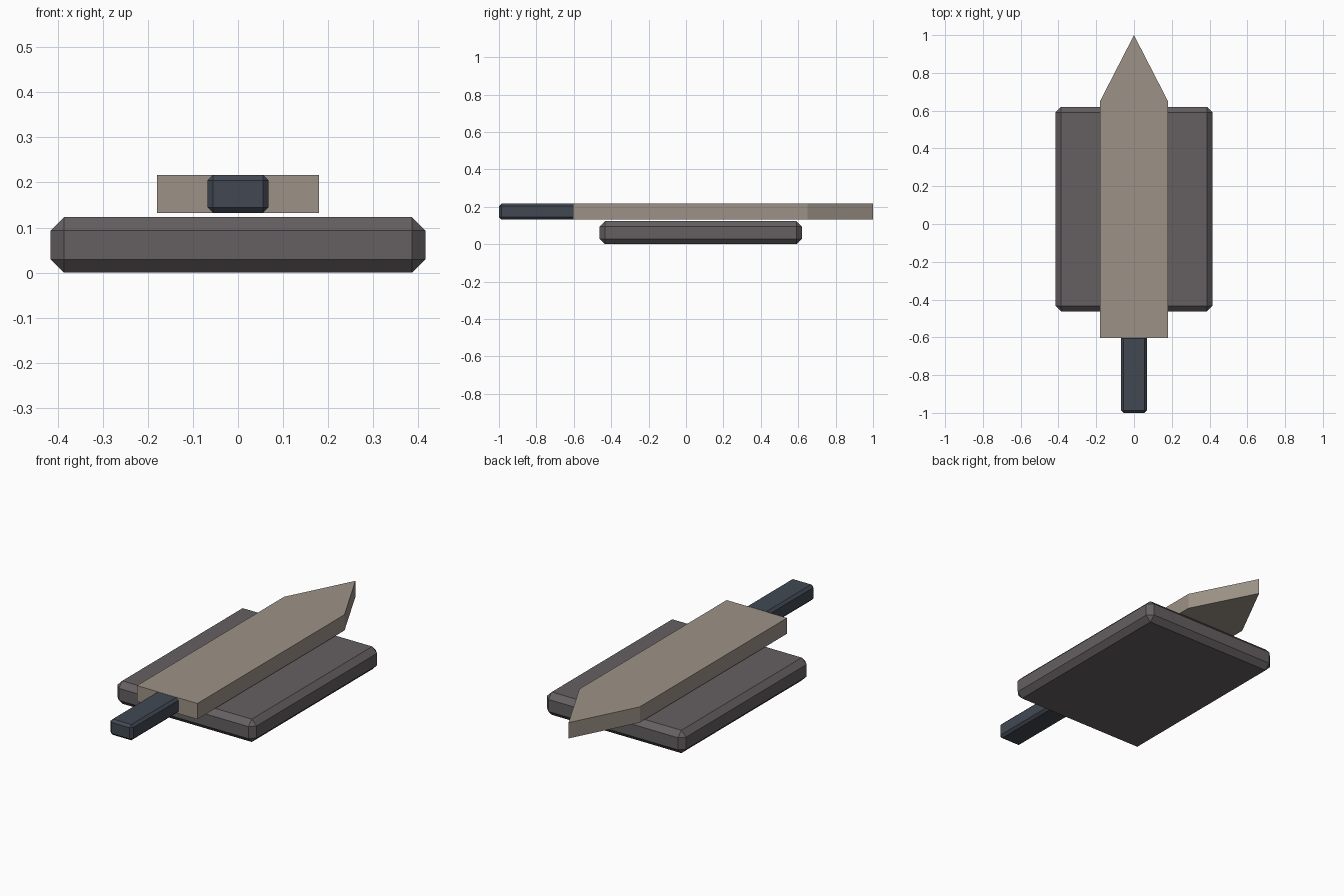
import bpy
import bmesh
from mathutils import Vector

old = bpy.data.objects.get("Cube")
if old:
    bpy.data.objects.remove(old, do_unlink=True)


def material(name, rgb):
    mat = bpy.data.materials.new(name)
    mat.use_nodes = True
    mat.diffuse_color = (*rgb, 1)
    mat.node_tree.nodes["Principled BSDF"].inputs["Base Color"].default_value = (*rgb, 1)
    return mat


def add_object(name, bm, mat):
    bmesh.ops.recalc_face_normals(bm, faces=bm.faces)
    mesh = bpy.data.meshes.new(name)
    bm.to_mesh(mesh)
    bm.free()
    mesh.materials.append(mat)
    obj = bpy.data.objects.new(name, mesh)
    bpy.context.collection.objects.link(obj)
    return obj


def chamfered_box(name, low, high, chamfer, mat):
    low, high = Vector(low), Vector(high)
    bm = bmesh.new()
    bmesh.ops.create_cube(bm, size=1)
    bmesh.ops.scale(bm, vec=high - low, verts=bm.verts)
    bmesh.ops.translate(bm, vec=(low + high) / 2, verts=bm.verts)
    obj = add_object(name, bm, mat)
    bevel = obj.modifiers.new("chamfer", "BEVEL")
    bevel.width = chamfer
    bevel.segments = 1
    bevel.limit_method = "NONE"
    return obj


def extruded_outline(name, points, bottom, top, mat):
    bm = bmesh.new()
    face = bm.faces.new([bm.verts.new((x, y, bottom)) for x, y in points])
    raised = bmesh.ops.extrude_face_region(bm, geom=[face], use_keep_orig=True)["geom"]
    verts = [g for g in raised if isinstance(g, bmesh.types.BMVert)]
    bmesh.ops.translate(bm, vec=(0, 0, top - bottom), verts=verts)
    return add_object(name, bm, mat)


stone = material("dark warm grey", (0.13, 0.115, 0.12))
metal = material("dull tan", (0.335, 0.29, 0.243))
grip = material("dark slate blue", (0.054, 0.066, 0.086))

# Chamfered slab
chamfered_box("base_slab", (-0.415, -0.463, 0), (0.415, 0.62, 0.123), 0.029, stone)

# Flat pointed blade
blade = [(-0.18, -0.603), (0.18, -0.603), (0.18, 0.65), (0, 1), (-0.18, 0.65)]
extruded_outline("blade", blade, 0.132, 0.217, metal)

# Handle, its end tucked into the blade
chamfered_box("handle", (-0.068, -1, 0.132), (0.068, -0.592, 0.217), 0.013, grip)
